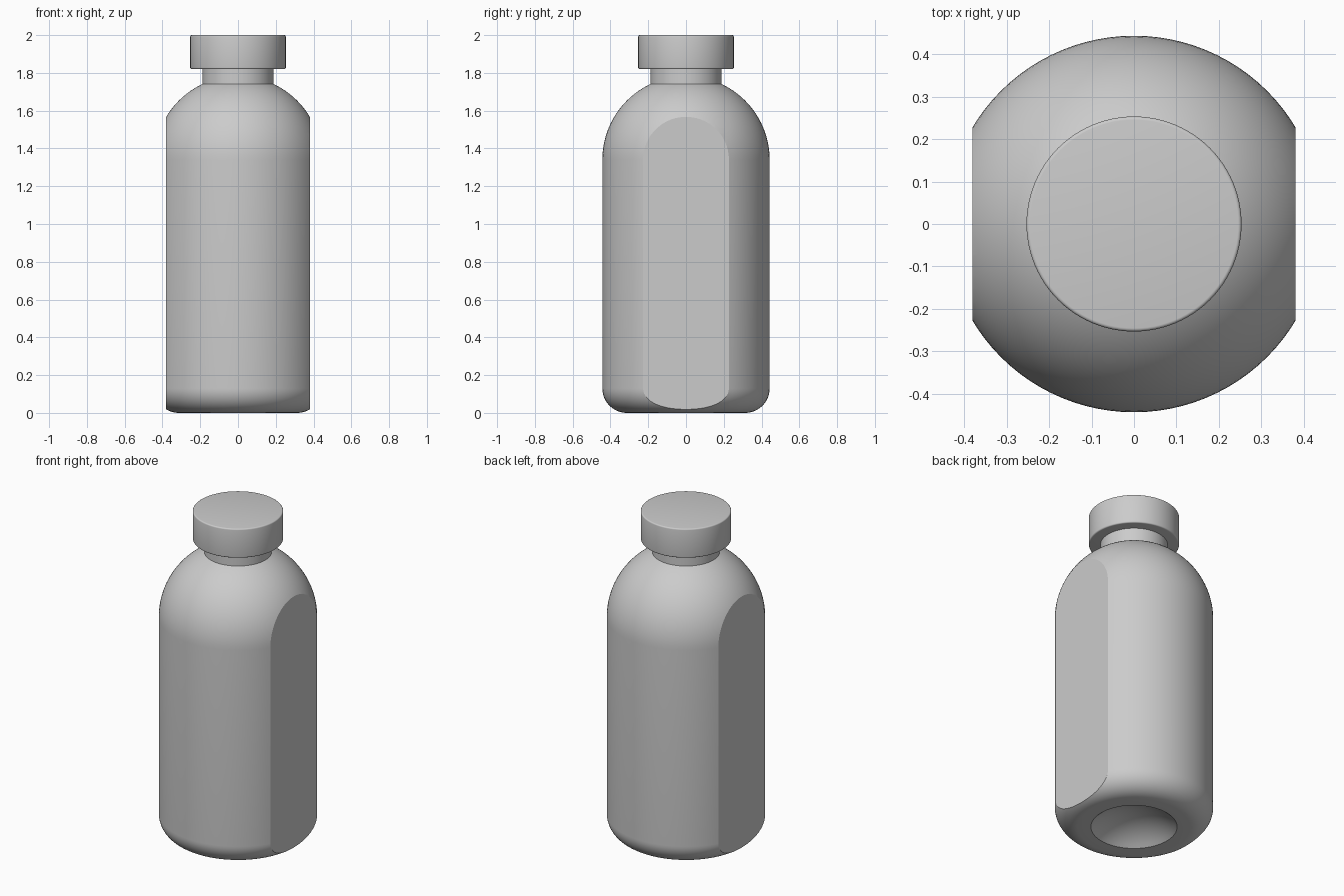
import bpy, bmesh, math
from mathutils import Vector

cube = bpy.data.objects.get("Cube")
if cube:
    bpy.data.objects.remove(cube, do_unlink=True)

SEGMENTS = 96
BODY_R = 0.443
FLAT_X = 0.38

grey = bpy.data.materials.new("plain grey")
grey.use_nodes = True
GREY = (0.6, 0.6, 0.6, 1)
grey.diffuse_color = GREY
grey.node_tree.nodes["Principled BSDF"].inputs["Base Color"].default_value = GREY


def arc(cx, cz, radius, start, end, steps):
    """Profile points (radius, height) along an arc, angles in degrees."""
    angles = [math.radians(start + (end - start) * i / steps) for i in range(steps + 1)]
    return [(cx + radius * math.cos(a), cz + radius * math.sin(a)) for a in angles]


def lathe(name, profile, flat_x=None):
    """Revolve a profile about z, optionally slicing flat sides at +-flat_x."""
    bm = bmesh.new()
    verts = [bm.verts.new((r, 0, z)) for r, z in profile]
    edges = [bm.edges.new(pair) for pair in zip(verts, verts[1:])]
    bmesh.ops.spin(bm, geom=verts + edges, cent=(0, 0, 0), axis=(0, 0, 1),
                   angle=math.tau, steps=SEGMENTS)
    bmesh.ops.remove_doubles(bm, verts=bm.verts, dist=1e-4)
    if flat_x:
        for side in (-1, 1):
            cut = bmesh.ops.bisect_plane(
                bm, geom=bm.verts[:] + bm.edges[:] + bm.faces[:],
                plane_co=Vector((side * flat_x, 0, 0)),
                plane_no=Vector((side, 0, 0)), clear_outer=True)
            rim = [e for e in cut["geom_cut"] if isinstance(e, bmesh.types.BMEdge)]
            bmesh.ops.contextual_create(bm, geom=rim)
    bmesh.ops.recalc_face_normals(bm, faces=bm.faces)
    mesh = bpy.data.meshes.new(name)
    bm.to_mesh(mesh)
    bm.free()
    mesh.materials.append(grey)
    obj = bpy.data.objects.new(name, mesh)
    bpy.context.collection.objects.link(obj)
    bpy.ops.object.select_all(action="DESELECT")
    obj.select_set(True)
    bpy.context.view_layer.objects.active = obj
    bpy.ops.object.shade_smooth_by_angle(angle=math.radians(24))
    return obj


# Body: domed hollow underneath, rounded foot, straight wall, round shoulder
dimple_r, dimple_h = 0.241, 0.09
dome_r = (dimple_r ** 2 + dimple_h ** 2) / (2 * dimple_h)
dome_edge = math.degrees(math.asin(dimple_r / dome_r))
dimple = arc(0, dimple_h - dome_r, dome_r, 90, 90 - dome_edge, 10)
dimple[0] = (0, dimple_h)
foot = arc(BODY_R - 0.13, 0.13, 0.13, -90, 0, 14)
shoulder_end = math.degrees(math.acos(0.188 / BODY_R))
shoulder = arc(0, 1.34, BODY_R, 0, shoulder_end, 20)
body_top = shoulder[-1][1]
lathe("bottle_body", dimple + foot + shoulder + [(0, body_top)], FLAT_X)

# Neck
lathe("bottle_neck", [(0, body_top - 0.02), (0.188, body_top - 0.02),
                      (0.188, 1.83), (0, 1.83)])

# Cap with softened rims
CAP_R, RIM = 0.253, 0.008
lathe("bottle_cap", [(0, 1.82)] + arc(CAP_R - RIM, 1.82 + RIM, RIM, -90, 0, 4)
      + arc(CAP_R - RIM, 2 - RIM, RIM, 0, 90, 4) + [(0, 2)])
